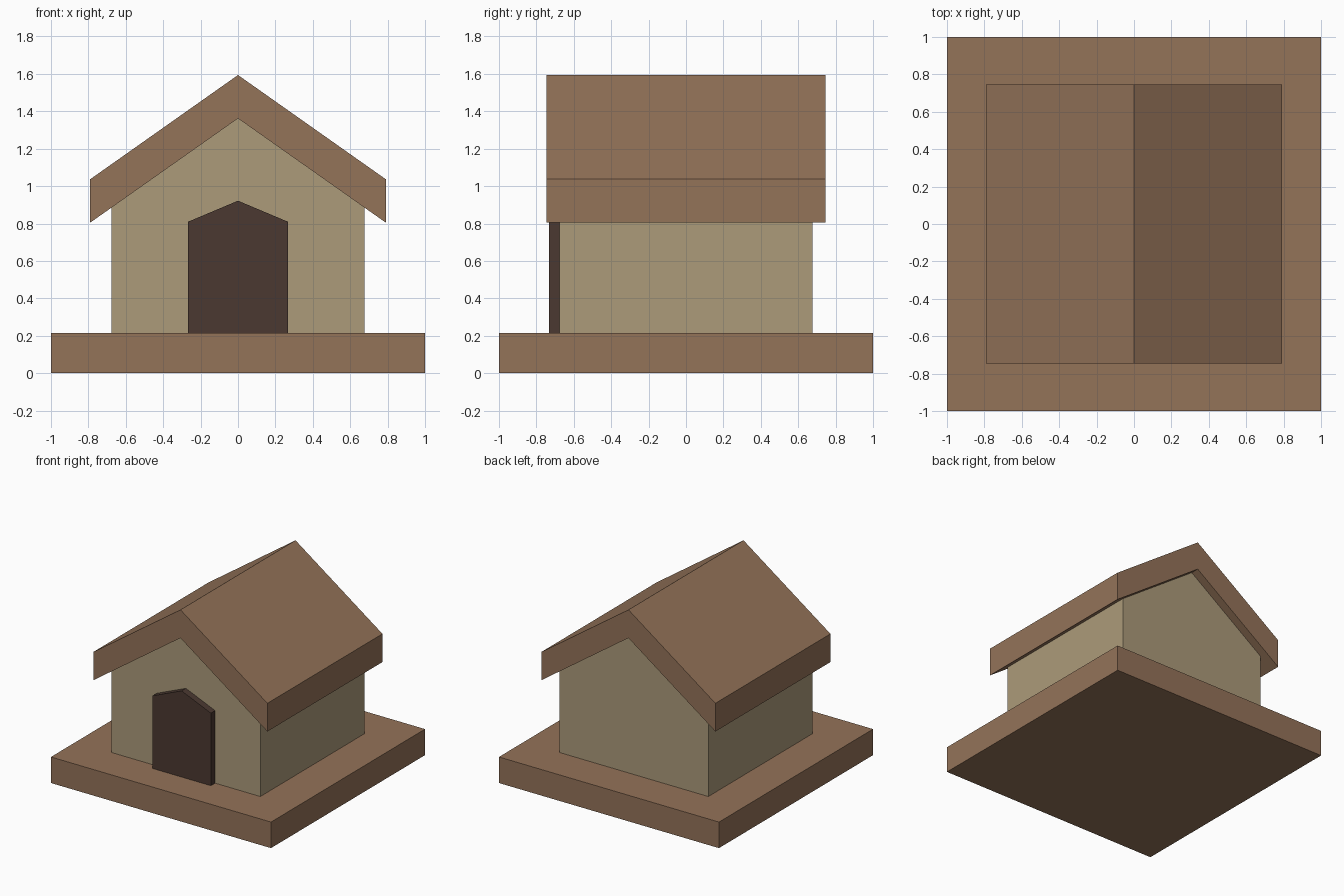
import bpy
import bmesh

if "Cube" in bpy.data.objects:
    bpy.data.objects.remove(bpy.data.objects["Cube"])


def srgb(r, g, b):
    lin = [((c / 255 + 0.055) / 1.055) ** 2.4 for c in (r, g, b)]
    return (*lin, 1.0)


def material(name, colour):
    m = bpy.data.materials.new(name)
    m.diffuse_color = colour
    m.use_nodes = True
    m.node_tree.nodes["Principled BSDF"].inputs["Base Color"].default_value = m.diffuse_color
    return m


def extrude_profile(name, profile, y0, y1, mat):
    """Extrude a closed (x, z) outline along y."""
    bm = bmesh.new()
    face = bm.faces.new([bm.verts.new((x, y0, z)) for x, z in profile])
    new = bmesh.ops.extrude_face_region(bm, geom=[face])["geom"]
    verts = [v for v in new if isinstance(v, bmesh.types.BMVert)]
    bmesh.ops.translate(bm, verts=verts, vec=(0, y1 - y0, 0))
    bmesh.ops.recalc_face_normals(bm, faces=bm.faces)
    mesh = bpy.data.meshes.new(name)
    bm.to_mesh(mesh)
    bm.free()
    mesh.materials.append(mat)
    obj = bpy.data.objects.new(name, mesh)
    bpy.context.collection.objects.link(obj)
    return obj


def gabled(half, bottom, eave, peak):
    return [(-half, bottom), (half, bottom), (half, eave), (0, peak), (-half, eave)]


wood = material("brown wood", srgb(148, 115, 89))
plaster = material("tan wall", srgb(172, 155, 122))
dark = material("dark doorway", srgb(75, 57, 49))

BASE = 0.214
SOFFIT, PEAK, HALF_ROOF, THICK = 0.805, 1.362, 0.79, 0.232
WALL = 0.677
wall_eave = PEAK - (PEAK - SOFFIT) * WALL / HALF_ROOF

# Square base slab
extrude_profile("base", [(-1, 0), (1, 0), (1, BASE), (-1, BASE)], -1, 1, wood)

# House body with gable ends meeting the roof underside
extrude_profile("walls", gabled(WALL, BASE, wall_eave, PEAK), -WALL, WALL, plaster)

# Thick chevron roof
extrude_profile("roof", [
    (-HALF_ROOF, SOFFIT), (0, PEAK), (HALF_ROOF, SOFFIT),
    (HALF_ROOF, SOFFIT + THICK), (0, PEAK + THICK), (-HALF_ROOF, SOFFIT + THICK),
], -0.747, 0.747, wood)

# Pointed doorway standing proud of the front wall
extrude_profile("doorway", gabled(0.266, BASE, 0.81, 0.922), -0.732, -WALL, dark)
